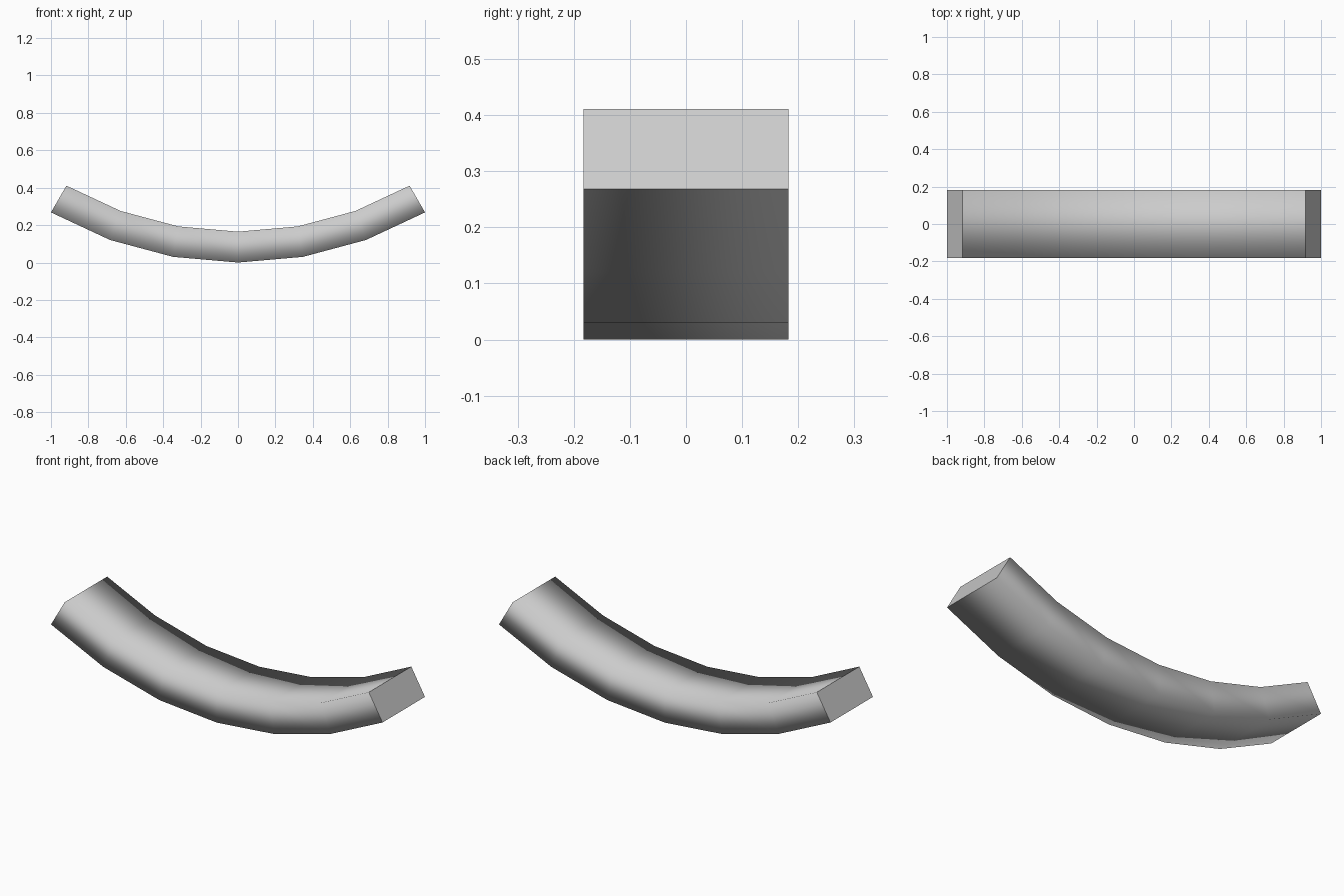
import bpy, bmesh
from math import sin, cos, radians

if "Cube" in bpy.data.objects:
    bpy.data.objects.remove(bpy.data.objects["Cube"])

R_OUT, R_IN, HALF_W = 2.0, 1.835, 0.183   # arc radii and half depth
SEGMENTS, SWEEP = 6, 60                   # straight pieces across the arc

bm = bmesh.new()

# Rectangular cross-sections placed along the arc
rings = []
for i in range(SEGMENTS + 1):
    a = radians(-SWEEP / 2 + SWEEP * i / SEGMENTS)
    section = [(R_OUT, -HALF_W), (R_OUT, HALF_W), (R_IN, HALF_W), (R_IN, -HALF_W)]
    rings.append([bm.verts.new((r * sin(a), y, R_OUT - r * cos(a))) for r, y in section])

# Long sides, smoothly shaded
for a, b in zip(rings, rings[1:]):
    for k in range(4):
        n = (k + 1) % 4
        bm.faces.new((a[k], a[n], b[n], b[k])).smooth = True

# Flat end caps with crisp edges
for ring in (rings[0], rings[-1]):
    cap = bm.faces.new(ring)
    for e in cap.edges:
        e.smooth = False

bmesh.ops.recalc_face_normals(bm, faces=bm.faces)
mesh = bpy.data.meshes.new("curved_beam")
bm.to_mesh(mesh)
bm.free()
beam = bpy.data.objects.new("curved_beam", mesh)
bpy.context.collection.objects.link(beam)
